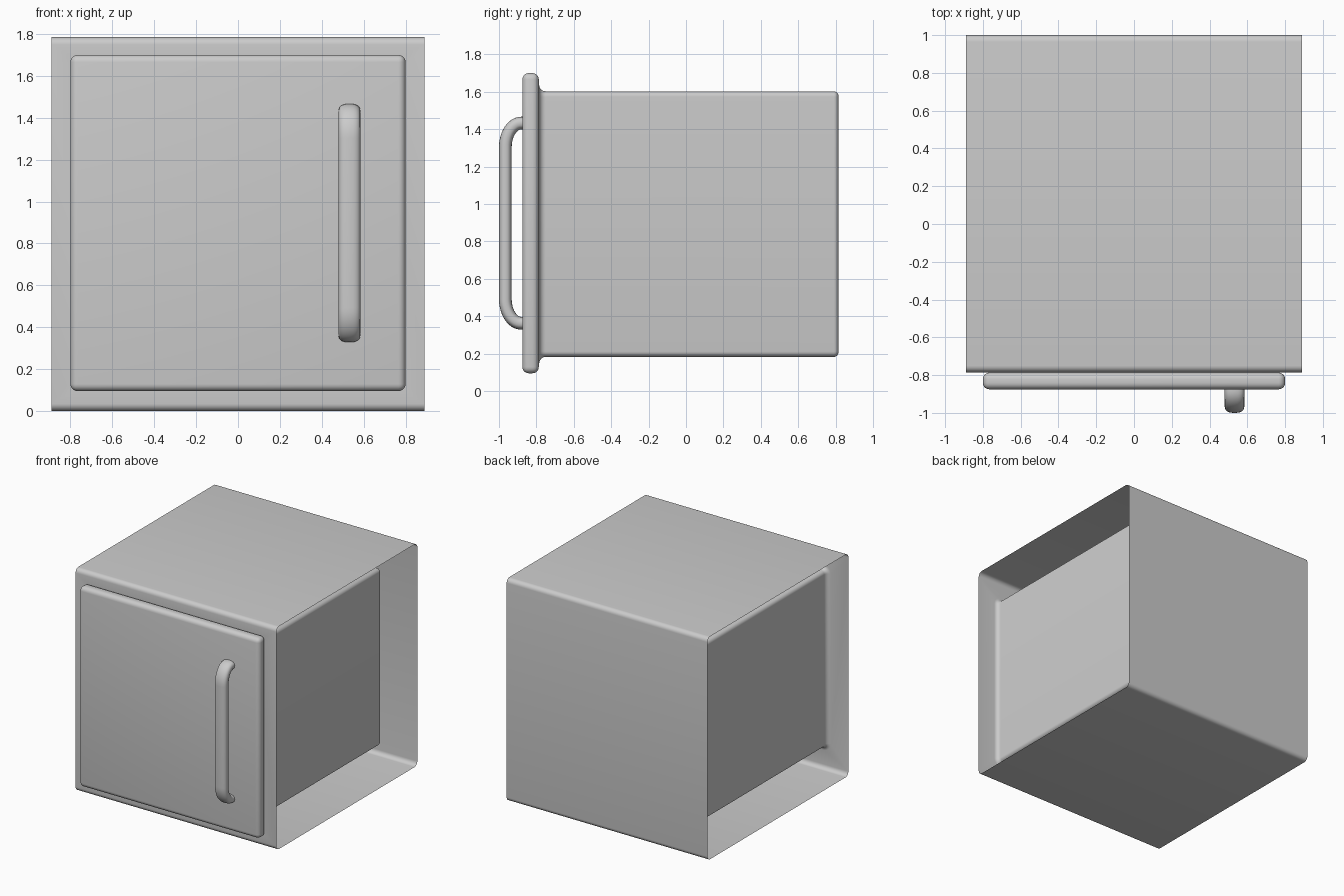
import bpy, bmesh, math

if "Cube" in bpy.data.objects:
    bpy.data.objects.remove(bpy.data.objects["Cube"])

HX, FRONT, BACK, TOP = 0.89, -0.785, 1.0, 1.785
CZ = TOP / 2


def finish(name, bm, angle=40):
    bmesh.ops.remove_doubles(bm, verts=bm.verts, dist=0.0005)
    bmesh.ops.recalc_face_normals(bm, faces=bm.faces)
    me = bpy.data.meshes.new(name)
    bm.to_mesh(me)
    bm.free()
    ob = bpy.data.objects.new(name, me)
    bpy.context.collection.objects.link(ob)
    bpy.ops.object.select_all(action='DESELECT')
    bpy.context.view_layer.objects.active = ob
    ob.select_set(True)
    bpy.ops.object.shade_smooth_by_angle(angle=math.radians(angle))
    return ob


def arc(cu, cv, r, a0, a1, n=6):
    return [(cu + r * math.cos(math.radians(a0 + (a1 - a0) * i / n)),
             cv + r * math.sin(math.radians(a0 + (a1 - a0) * i / n))) for i in range(n + 1)]


def rect_ring(bm, hx, hz, r, y):
    pts = []
    for sx, sz, a in ((1, 1, 0), (-1, 1, 90), (-1, -1, 180), (1, -1, 270)):
        pts += arc(sx * (hx - r), sz * (hz - r), r, a, a + 90)
    return [bm.verts.new((x, y, CZ + z)) for x, z in pts]


def skin(bm, rings, closed=True):
    for a, b in zip(rings, rings[1:]):
        n = len(a)
        for i in range(n if closed else n - 1):
            j = (i + 1) % n
            bm.faces.new((a[i], a[j], b[j], b[i]))


# Front frame with rolled lip leading into the inner compartment
bm = bmesh.new()
R, IX, IZ, IB = 0.035, 0.70, 0.71, 0.815
rings = [rect_ring(bm, HX, CZ - R, 0.0, FRONT)]
for a, y in arc(0.035, FRONT + 0.035, 0.035, 270, 180):
    rings.append(rect_ring(bm, IX + a, IZ + a, 0.03 + a, y))
for a, y in arc(-0.025, IB - 0.025, 0.025, 0, 90):
    rings.append(rect_ring(bm, IX + a, IZ + a, 0.03 + a, y))
skin(bm, rings)
bm.faces.new(rings[-1])

# Outer wrap: bottom, back and top sheet with rounded edges, open at both sides
prof = (arc(FRONT + R, R, R, 180, 270) + arc(BACK - R, R, R, 270, 360)
        + arc(BACK - R, TOP - R, R, 0, 90) + arc(FRONT + R, TOP - R, R, 90, 180))
skin(bm, [[bm.verts.new((x, y, z)) for y, z in prof] for x in (-HX, HX)], closed=False)
finish("cabinet_shell", bm)

# Door slab with rounded edges
bm = bmesh.new()
bmesh.ops.create_cube(bm, size=1)
for v in bm.verts:
    v.co = (v.co.x * 1.6, v.co.y * 0.088 - 0.831, v.co.z * 1.605 + 0.8975)
bmesh.ops.bevel(bm, geom=bm.edges[:], offset=0.034, segments=5, profile=0.5, affect='EDGES')
finish("door", bm)

# Handle: flattened tube swept along a bracket-shaped path
ZM, HH, RY, RZ, YF = 0.8975, 0.535, 0.085, 0.13, -0.966
path = [(-0.85, ZM - HH)]
for i in range(13):
    t = math.pi / 2 * i / 12
    path.append((YF + RY * (1 - math.sin(t)), ZM - HH + RZ * (1 - math.cos(t))))
path += [(y, 2 * ZM - z) for y, z in reversed(path)]
bm = bmesh.new()
rings = []
for i, (y, z) in enumerate(path):
    p, q = path[max(i - 1, 0)], path[min(i + 1, len(path) - 1)]
    d = math.hypot(q[0] - p[0], q[1] - p[1])
    ny, nz = (q[1] - p[1]) / d, -(q[0] - p[0]) / d
    ring = []
    for k in range(24):
        a = 2 * math.pi * k / 24
        c, s = math.cos(a), math.sin(a)
        u = 0.052 * math.copysign(abs(c) ** 0.8, c)
        w = 0.034 * math.copysign(abs(s) ** 0.8, s)
        ring.append(bm.verts.new((0.532 + u, y + ny * w, z + nz * w)))
    rings.append(ring)
skin(bm, rings)
bm.faces.new(rings[0])
bm.faces.new(rings[-1])
finish("door_handle", bm)
